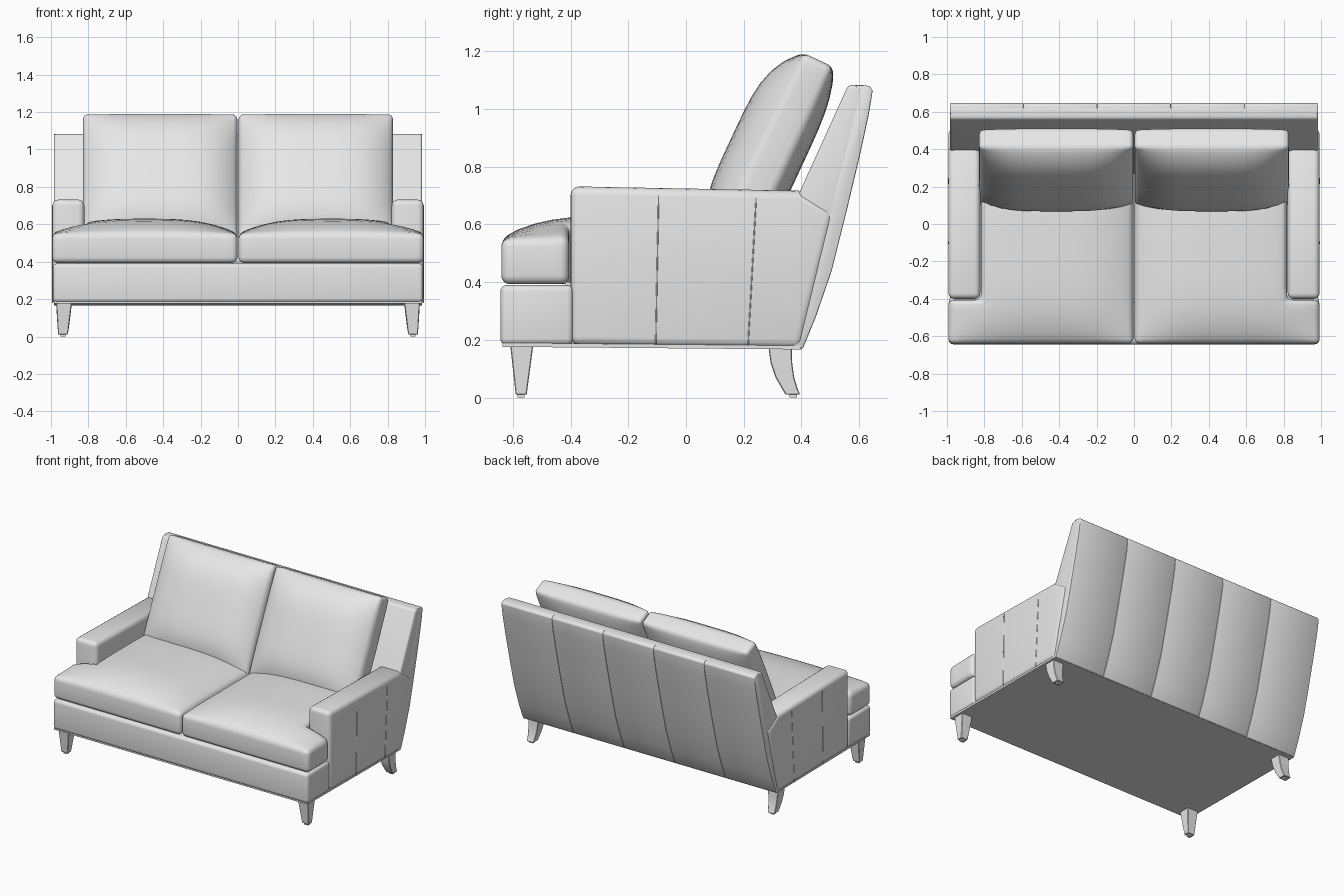
import bpy, bmesh, math
from mathutils import Matrix

cube = bpy.data.objects.get("Cube")
if cube:
    bpy.data.objects.remove(cube)

GREY = (0.8, 0.8, 0.8, 1)
fabric = bpy.data.materials.new("light_grey")
fabric.use_nodes = True
fabric.diffuse_color = GREY
fabric.node_tree.nodes["Principled BSDF"].inputs["Base Color"].default_value = GREY


def finish(name, bm, bevel=0.0, segments=4, mirror=False, smooth=40):
    """Round the hard edges, then turn the bmesh into a shaded object."""
    bmesh.ops.recalc_face_normals(bm, faces=bm.faces)
    if bevel:
        hard = [e for e in bm.edges if e.calc_face_angle(0) > math.radians(40)]
        bmesh.ops.bevel(bm, geom=hard, offset=bevel, segments=segments,
                        profile=0.5, affect='EDGES', clamp_overlap=True)
    mesh = bpy.data.meshes.new(name)
    bm.to_mesh(mesh)
    bm.free()
    obj = bpy.data.objects.new(name, mesh)
    bpy.context.collection.objects.link(obj)
    mesh.materials.append(fabric)
    bpy.ops.object.select_all(action='DESELECT')
    obj.select_set(True)
    bpy.context.view_layer.objects.active = obj
    bpy.ops.object.shade_smooth_by_angle(angle=math.radians(smooth))
    if mirror:
        obj.modifiers.new("mirror", 'MIRROR').use_mirror_merge = False
    return obj


def loft(bm, rings):
    loops = [[bm.verts.new(p) for p in ring] for ring in rings]
    n = len(loops[0])
    for a, b in zip(loops, loops[1:]):
        for i in range(n):
            j = (i + 1) % n
            bm.faces.new((a[i], a[j], b[j], b[i]))
    bm.faces.new(loops[0])
    bm.faces.new(loops[-1])


def prism(name, profile, x0, x1, **kw):
    """Extrude a side profile of (y, z) points from x0 to x1."""
    bm = bmesh.new()
    loft(bm, [[(x, y, z) for y, z in profile] for x in (x0, x1)])
    return finish(name, bm, **kw)


def box(name, x0, x1, y0, y1, z0, z1, **kw):
    return prism(name, [(y0, z0), (y1, z0), (y1, z1), (y0, z1)], x0, x1, **kw)


def steps(a, b, n):
    return [a + (b - a) * i / n for i in range(n + 1)]


def cushion(name, xs, ys, z0, z1, crown, belly, power, keep, place, bevel):
    """Stuffed slab on a grid, swelling by crown above and belly below."""
    bm = bmesh.new()
    mx, hx = (xs[0] + xs[-1]) / 2, (xs[-1] - xs[0]) / 2
    my, hy = (ys[0] + ys[-1]) / 2, (ys[-1] - ys[0]) / 2
    grid = [[bm.verts.new((x, y, z0)) for y in ys] for x in xs]
    for i in range(len(xs) - 1):
        for j in range(len(ys) - 1):
            if keep((xs[i] + xs[i + 1]) / 2, (ys[j] + ys[j + 1]) / 2):
                bm.faces.new((grid[i][j], grid[i + 1][j],
                              grid[i + 1][j + 1], grid[i][j + 1]))
    bmesh.ops.delete(bm, geom=[v for v in bm.verts if not v.link_faces], context='VERTS')
    low = list(bm.verts)
    out = bmesh.ops.extrude_face_region(bm, geom=list(bm.faces), use_keep_orig=True)
    high = [g for g in out["geom"] if isinstance(g, bmesh.types.BMVert)]
    for verts, base, swell in ((low, z0, -belly), (high, z1, crown)):
        for v in verts:
            u, w = abs((v.co.x - mx) / hx), abs((v.co.y - my) / hy)
            v.co.z = base + swell * (1 - u ** power) * (1 - w ** 4)
    bm.transform(place)
    return finish(name, bm, bevel=bevel, mirror=True, smooth=50)


def seam(name, points, radius=0.0025, mirror=True):
    """Thin stitched cord along a path."""
    curve = bpy.data.curves.new(name, 'CURVE')
    curve.dimensions = '3D'
    curve.bevel_depth = radius
    curve.bevel_resolution = 1
    line = curve.splines.new('POLY')
    line.points.add(len(points) - 1)
    for p, co in zip(line.points, points):
        p.co = (*co, 1)
    curve.materials.append(fabric)
    obj = bpy.data.objects.new(name, curve)
    bpy.context.collection.objects.link(obj)
    if mirror:
        obj.modifiers.new("mirror", 'MIRROR')


# Base: front rail, seat deck and flat underside
box("front_rail", -0.99, 0.99, -0.643, -0.39, 0.182, 0.39, bevel=0.022)
box("seat_deck", -0.85, 0.85, -0.42, 0.38, 0.18, 0.4)
prism("underside_panel", [(-0.635, 0.176), (-0.635, 0.19), (0.39, 0.18), (0.4, 0.167)],
      -0.985, 0.985)

# Arms with stitched outer sides
prism("arms", [(-0.4, 0.182), (-0.4, 0.732), (0.39, 0.717), (0.515, 0.64), (0.4, 0.17)],
      0.822, 0.992, bevel=0.03, mirror=True)
seam("arm_front_seams", [(0.992, -0.105, 0.185), (0.992, -0.095, 0.7)])
seam("arm_rear_seams", [(0.992, 0.215, 0.18), (0.992, 0.243, 0.69)])

# Backrest frame
prism("backrest", [(0.2, 0.18), (0.4, 0.17), (0.515, 0.64), (0.625, 1.083),
                   (0.562, 1.083), (0.395, 0.715), (0.3, 0.5)],
      -0.985, 0.985, bevel=0.014)

# Five curved panels across the rear of the backrest
rear = [(0.405, 0.17), (0.45, 0.28), (0.505, 0.44), (0.555, 0.64),
        (0.605, 0.85), (0.633, 0.98), (0.647, 1.065), (0.635, 1.08)]
for i in range(5):
    x = -0.985 + i * 0.394
    prism(f"rear_panel_{i + 1}", rear + [(0.59, 1.084), (0.48, 0.6), (0.38, 0.17)],
          x, x + 0.394, bevel=0.005, segments=2)

# T-shaped seat cushions that wrap in front of the arms
cushion("seat_cushions",
        steps(0.003, 0.818, 12) + steps(0.818, 0.993, 3)[1:],
        steps(-0.64, -0.405, 4) + steps(-0.405, 0.36, 10)[1:],
        0.393, 0.552, 0.078, 0, 3,
        lambda x, y: x < 0.818 or y < -0.405, Matrix(), 0.03)

# Leaning back cushions
lean = Matrix.Translation((0, 0.09, 0.52)) @ Matrix.Rotation(math.radians(65), 4, 'X')
cushion("back_cushions", steps(0.004, 0.828, 14), steps(0, 0.745, 14),
        -0.118, 0, 0.1, 0.045, 4, lambda x, y: True, lean, 0.025)


# Tapered front legs and swept rear legs, each on a small glide
def legs(name, sections):
    bm = bmesh.new()
    loft(bm, [[(x0, y0, z), (x1, y0, z), (x1, y1, z), (x0, y1, z)]
              for z, y0, y1, x0, x1 in sections])
    finish(name, bm, bevel=0.003, segments=1, mirror=True, smooth=30)


legs("front_legs", [(0.19, -0.61, -0.528, 0.888, 0.972),
                    (0.01, -0.59, -0.552, 0.91, 0.962)])
legs("rear_legs", [(0.18, 0.285, 0.366, 0.888, 0.972), (0.12, 0.293, 0.368, 0.895, 0.969),
                   (0.07, 0.31, 0.375, 0.901, 0.966), (0.03, 0.333, 0.387, 0.907, 0.963),
                   (0.01, 0.345, 0.396, 0.91, 0.962)])
box("front_glides", 0.922, 0.95, -0.583, -0.56, 0, 0.012, mirror=True)
box("rear_glides", 0.922, 0.95, 0.358, 0.384, 0, 0.012, mirror=True)
